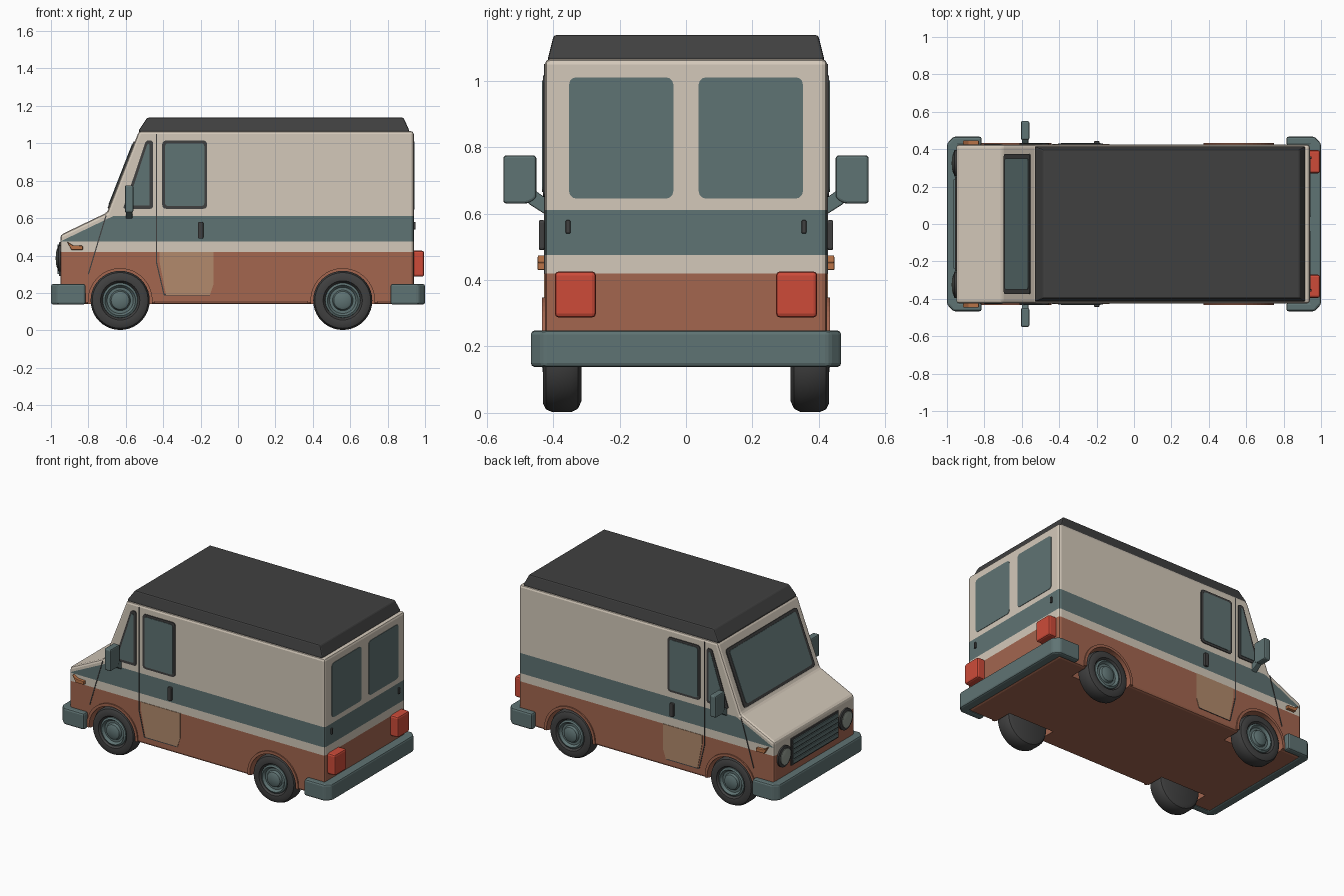
import bpy, bmesh, math
from mathutils import Vector

if "Cube" in bpy.data.objects:
    bpy.data.objects.remove(bpy.data.objects["Cube"])


def material(name, rgb):
    m = bpy.data.materials.new(name)
    lin = [(c / 255 / 12.92) if c < 11 else ((c / 255 + 0.055) / 1.055) ** 2.4 for c in rgb]
    m.diffuse_color = (*lin, 1)
    m.use_nodes = True
    m.node_tree.nodes["Principled BSDF"].inputs["Base Color"].default_value = m.diffuse_color
    return m


CREAM = material("cream paint", (212, 201, 186))
TEAL = material("teal grey", (95, 115, 115))
BROWN = material("rust brown paint", (163, 102, 79))
TAN = material("tan patch", (178, 138, 108))
DARK = material("charcoal", (64, 64, 64))
RED = material("red lamp", (205, 75, 57))
LAMP = material("pale lamp", (150, 158, 148))
ORANGE = material("orange lamp", (186, 116, 72))


def finish(name, bm, mats, bevel=0, smooth=False):
    bmesh.ops.recalc_face_normals(bm, faces=bm.faces[:])
    me = bpy.data.meshes.new(name)
    bm.to_mesh(me)
    bm.free()
    ob = bpy.data.objects.new(name, me)
    bpy.context.collection.objects.link(ob)
    for m in mats:
        me.materials.append(m)
    if bevel:
        b = ob.modifiers.new("soft edges", 'BEVEL')
        b.width, b.segments, b.limit_method, b.angle_limit = bevel, 2, 'ANGLE', math.radians(40)
    if smooth:
        bpy.ops.object.select_all(action='DESELECT')
        ob.select_set(True)
        bpy.context.view_layer.objects.active = ob
        bpy.ops.object.shade_smooth_by_angle(angle=math.radians(35))
    return ob


def prism(name, pts, vec, mat, radius=0, bevel=0):
    """Polygon with rounded corners, extruded along vec."""
    bm = bmesh.new()
    bm.faces.new([bm.verts.new(p) for p in pts])
    if radius:
        bmesh.ops.bevel(bm, geom=bm.verts[:], offset=radius, segments=3, profile=0.5, affect='VERTICES')
    r = bmesh.ops.extrude_face_region(bm, geom=bm.faces[:])
    bmesh.ops.translate(bm, vec=Vector(vec), verts=[v for v in r["geom"] if isinstance(v, bmesh.types.BMVert)])
    return finish(name, bm, [mat], bevel)


def box(name, lo, hi, mat, bevel=0):
    (x0, y0, z0), (x1, y1, z1) = lo, hi
    return prism(name, [(x0, y0, z0), (x1, y0, z0), (x1, y1, z0), (x0, y1, z0)], (0, 0, z1 - z0), mat, 0, bevel)


def lathe(name, profile, center, axis, mat, n=36):
    """Revolve (radius, offset) points around the x or y axis."""
    bm = bmesh.new()
    vs = [bm.verts.new((r, 0, h)) for r, h in profile]
    es = [bm.edges.new(p) for p in zip(vs, vs[1:])]
    bmesh.ops.spin(bm, geom=vs + es, axis=(0, 0, 1), cent=(0, 0, 0), angle=2 * math.pi, steps=n)
    bmesh.ops.remove_doubles(bm, verts=bm.verts[:], dist=1e-5)
    q = Vector((0, 0, 1)).rotation_difference(Vector(axis)).to_matrix()
    for v in bm.verts:
        v.co = q @ v.co + Vector(center)
    return finish(name, bm, [mat], 0, True)


W = 0.425                      # half width of the body
WHEELS = (-0.63, 0.56)
WZ = 0.16

# Body shell: side profile extruded, cut along the stripe lines
side = [(0.94, 0.14), (0.94, 1.065), (-0.53, 1.065), (-0.70, 0.63), (-0.95, 0.51), (-0.95, 0.14)]
bm = bmesh.new()
bm.faces.new([bm.verts.new((x, -W, z)) for x, z in side])
r = bmesh.ops.extrude_face_region(bm, geom=bm.faces[:])
bmesh.ops.translate(bm, vec=(0, 2 * W, 0), verts=[v for v in r["geom"] if isinstance(v, bmesh.types.BMVert)])
bmesh.ops.recalc_face_normals(bm, faces=bm.faces[:])
bmesh.ops.bevel(bm, geom=bm.edges[:], offset=0.016, segments=2, profile=0.5, affect='EDGES')
cuts = [((0, 0, z), (0, 0, 1)) for z in (0.42, 0.475, 0.61)] + [((-0.95, 0, 0.475), (-0.48, 0, 1))]
for co, no in cuts:
    bmesh.ops.bisect_plane(bm, geom=bm.verts[:] + bm.edges[:] + bm.faces[:], plane_co=co, plane_no=no)
bm.normal_update()
for f in bm.faces:
    c = f.calc_center_median()
    under_hood = c.z < 0.475 + 0.48 * (c.x + 0.95)
    if c.z < 0.42:
        f.material_index = 0
    elif 0.475 < c.z < 0.61 and under_hood and f.normal.z < 0.5:
        f.material_index = 2
    else:
        f.material_index = 1
body = finish("body_shell", bm, [BROWN, CREAM, TEAL])

# Wheel arches cut out of the body
for x in WHEELS:
    for s in (-1, 1):
        cutter = lathe("arch_cutter", [(0, 0.29), (0.172, 0.29), (0.172, 0.5), (0, 0.5)],
                       (x, 0, WZ), (0, s, 0), BROWN)
        cutter.data.materials.clear()
        m = body.modifiers.new("arch", 'BOOLEAN')
        m.operation, m.solver, m.object = 'DIFFERENCE', 'EXACT', cutter
        cutter.hide_render = True
dg = bpy.context.evaluated_depsgraph_get()
cut_mesh = bpy.data.meshes.new_from_object(body.evaluated_get(dg))
body.modifiers.clear()
body.data = cut_mesh
for ob in [o for o in bpy.data.objects if o.name.startswith("arch_cutter")]:
    bpy.data.objects.remove(ob)

# Roof cap
bm = bmesh.new()
rings = []
for x0, x1, y, z in ((-0.53, 0.915, 0.415, 1.055), (-0.53, 0.915, 0.415, 1.07), (-0.485, 0.885, 0.398, 1.137)):
    rings.append([bm.verts.new(p) for p in ((x0, -y, z), (x1, -y, z), (x1, y, z), (x0, y, z))])
bm.faces.new(rings[0])
bm.faces.new(rings[2])
for a, b in zip(rings, rings[1:]):
    for i in range(4):
        bm.faces.new((a[i], a[(i + 1) % 4], b[(i + 1) % 4], b[i]))
finish("roof_cap", bm, [DARK], 0.008)

# Wrap-around bumpers
for name, s in (("front_bumper", -1), ("rear_bumper", 1)):
    u = [(1.0, -0.43), (1.0, 0.43), (0.965, 0.467), (0.815, 0.467), (0.815, 0.42),
         (0.935, 0.42), (0.935, -0.42), (0.815, -0.42), (0.815, -0.467), (0.965, -0.467)]
    prism(name, [(s * x, y, 0.138) for x, y in u], (0, 0, 0.11), TEAL, 0, 0.012)

# Windscreen on the sloping front
A, B = Vector((-0.70, 0, 0.63)), Vector((-0.53, 0, 1.065))
n = Vector((-0.931, 0, 0.364))
for name, t0, t1, y, t, mat in (("windscreen_frame", 0.05, 0.87, 0.375, 0.006, DARK),
                                ("windscreen_glass", 0.09, 0.83, 0.35, 0.009, TEAL)):
    lo, hi = A.lerp(B, t0), A.lerp(B, t1)
    prism(name, [lo + Vector((0, -y, 0)), lo + Vector((0, y, 0)), hi + Vector((0, y, 0)), hi + Vector((0, -y, 0))],
          n * t, mat, 0.018)

# Grille panel with slats
box("grille_panel", (-0.957, -0.25, 0.29), (-0.94, 0.25, 0.472), DARK, 0.004)
for i in range(5):
    z = 0.302 + i * 0.033
    box("grille_slat", (-0.964, -0.237, z), (-0.95, 0.237, z + 0.025), TEAL)

for s in (-1, 1):
    def on_side(name, pts, t, mat, radius=0, bevel=0):
        return prism(name, [(x, s * W, z) for x, z in pts], (0, s * t, 0), mat, radius, bevel)

    def rect(x0, x1, z0, z1):
        return [(x0, z0), (x1, z0), (x1, z1), (x0, z1)]

    # Side windows
    on_side("door_window_frame", rect(-0.405, -0.165, 0.65, 1.015), 0.006, DARK, 0.02)
    on_side("door_window_glass", rect(-0.39, -0.18, 0.665, 1.0), 0.009, TEAL, 0.015)
    on_side("quarter_window_frame", [(-0.615, 0.65), (-0.455, 0.65), (-0.455, 1.015), (-0.492, 1.015)], 0.006, DARK, 0.012)
    on_side("quarter_window_glass", [(-0.592, 0.668), (-0.472, 0.668), (-0.472, 0.995), (-0.485, 0.995)], 0.009, TEAL, 0.004)
    # Painted patch and panel seams
    on_side("door_patch", [(-0.385, 0.19), (-0.15, 0.19), (-0.13, 0.25), (-0.13, 0.42), (-0.42, 0.42), (-0.42, 0.37)], 0.003, TAN)
    for line in ([(-0.705, 0.615), (-0.74, 0.50), (-0.80, 0.30)],
                 [(-0.435, 1.05), (-0.435, 0.36), (-0.395, 0.19), (-0.15, 0.19)]):
        for a, b in zip(line, line[1:]):
            a, b = Vector(a), Vector(b)
            p = (b - a).orthogonal().normalized() * 0.003
            on_side("panel_seam", [a - p, b - p, b + p, a + p], 0.003, DARK)
    # Door handle and turn signal
    on_side("door_handle", rect(-0.215, -0.185, 0.49, 0.58), 0.018, DARK, 0.008, 0.004)
    on_side("turn_signal", [(-0.915, 0.475), (-0.89, 0.43), (-0.83, 0.43), (-0.83, 0.452), (-0.885, 0.455)], 0.022, ORANGE, 0, 0.003)
    # Mirror and its arm
    prism("mirror", [(-0.605, s * 0.45, 0.645), (-0.605, s * 0.475, 0.63), (-0.605, s * 0.55, 0.63),
                     (-0.605, s * 0.55, 0.775), (-0.605, s * 0.45, 0.775)], (0.045, 0, 0), TEAL, 0.01, 0.008)
    prism("mirror_arm", [(-0.6, s * 0.42, 0.595), (-0.6, s * 0.42, 0.645), (-0.6, s * 0.455, 0.67), (-0.6, s * 0.475, 0.63)],
          (0.035, 0, 0), TEAL, 0, 0.004)
    # Rear windows, handles and tail lamps
    ya, yb = s * 0.038, s * 0.352
    prism("rear_window", [(0.938, ya, 0.645), (0.938, yb, 0.645), (0.938, yb, 1.01), (0.938, ya, 1.01)], (0.005, 0, 0), TEAL, 0.022)
    box("rear_handle", (0.935, s * 0.355 - 0.007, 0.54), (0.95, s * 0.355 + 0.007, 0.58), DARK, 0.003)
    box("tail_lamp", (0.93, s * 0.333 - 0.062, 0.287), (0.995, s * 0.333 + 0.062, 0.426), RED, 0.012)
    # Headlamps
    hc = (0, s * 0.325, 0.385)
    lathe("headlamp_bezel", [(0, 0.94), (0.07, 0.94), (0.07, 0.96), (0.055, 0.965), (0, 0.96)], hc, (-1, 0, 0), DARK, 28)
    lathe("headlamp_lens", [(0.056, 0.955), (0.052, 0.968), (0.03, 0.973), (0, 0.975)], hc, (-1, 0, 0), LAMP, 28)
    # Wheels and arch lips
    for x in WHEELS:
        c = (x, 0, WZ)
        lathe("tire", [(0, 0.318), (0.125, 0.315), (0.147, 0.325), (0.158, 0.345), (0.158, 0.402), (0.149, 0.422),
                       (0.13, 0.431), (0.105, 0.428), (0.093, 0.41), (0, 0.40)], c, (0, s, 0), DARK, 40)
        lathe("wheel_hub", [(0.095, 0.40), (0.093, 0.42), (0.082, 0.426), (0.07, 0.41), (0.055, 0.41), (0.048, 0.425),
                            (0.035, 0.432), (0, 0.434)], c, (0, s, 0), TEAL)
        arc = [math.radians(-4 + 188 * i / 24) for i in range(25)]
        pts = [(x + r * math.cos(a), WZ + r * math.sin(a)) for r, seq in ((0.17, arc), (0.188, arc[::-1])) for a in seq]
        on_side("arch_lip", pts, 0.008, BROWN)
